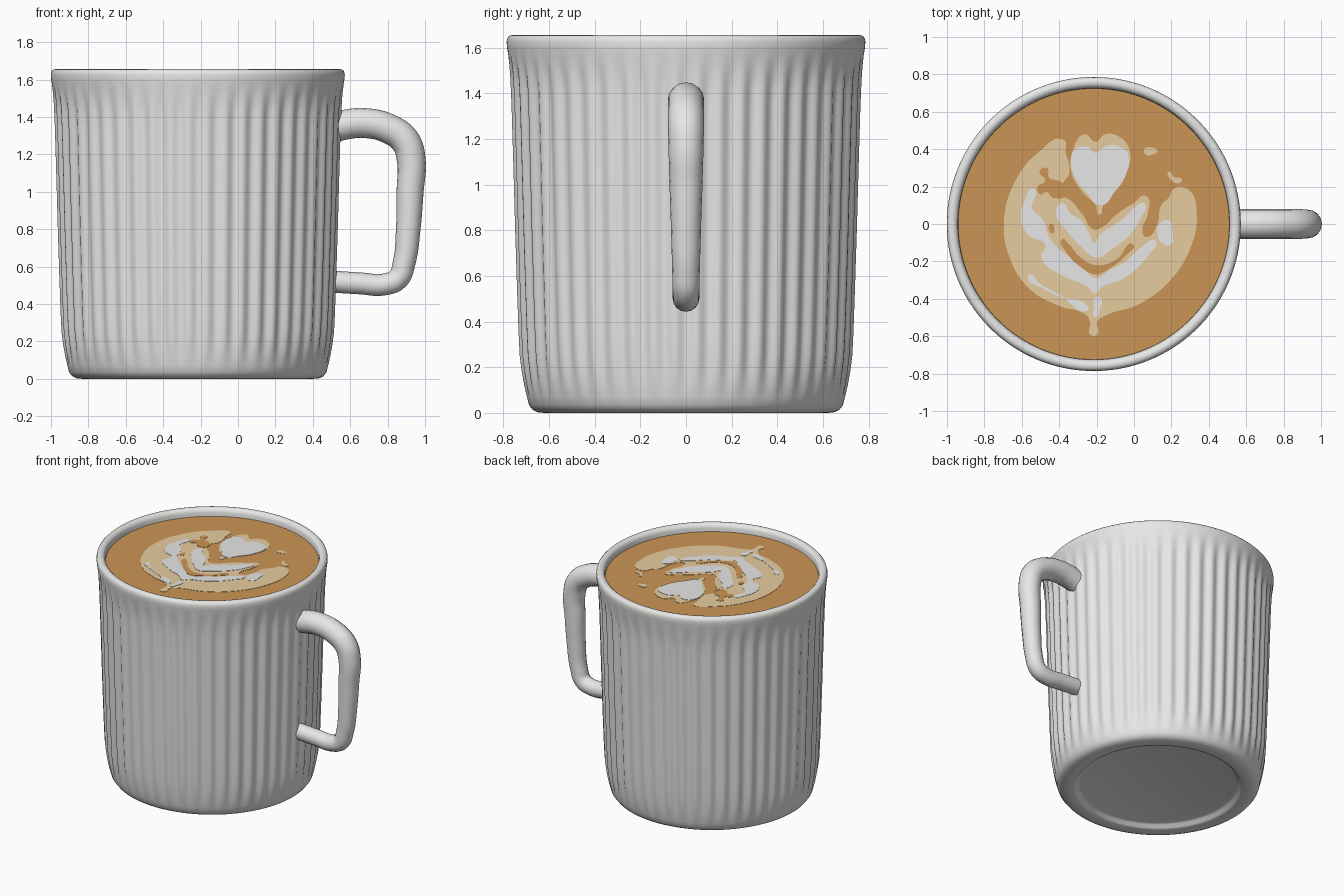
import bpy
import bmesh
import math

if "Cube" in bpy.data.objects:
    bpy.data.objects.remove(bpy.data.objects["Cube"])

CENTRE_X = -0.215
COFFEE_Z = 1.6
FLUTES = 48
SEGMENTS = FLUTES * 8


def material(name, colour):
    mat = bpy.data.materials.new(name)
    mat.use_nodes = True
    mat.diffuse_color = (*colour, 1)
    mat.node_tree.nodes["Principled BSDF"].inputs["Base Color"].default_value = (*colour, 1)
    return mat


ceramic = material("white ceramic", (0.8, 0.8, 0.79))
brown = material("coffee brown", (0.6, 0.3, 0.09))
tan = material("milky tan", (0.87, 0.66, 0.38))
milk = material("milk foam", (0.8, 0.8, 0.8))


def add_object(name, data, mat):
    obj = bpy.data.objects.new(name, data)
    bpy.context.collection.objects.link(obj)
    data.materials.append(mat)
    return obj


def to_mesh(obj, angle=None):
    bpy.ops.object.select_all(action="DESELECT")
    obj.select_set(True)
    bpy.context.view_layer.objects.active = obj
    if obj.type == "CURVE":
        bpy.ops.object.convert(target="MESH")
    if angle:
        bpy.ops.object.shade_smooth_by_angle(angle=math.radians(angle))


def smoothstep(low, high, value):
    t = min(max((value - low) / (high - low), 0), 1)
    return t * t * (3 - 2 * t)


def lathe(name, profile, mat, flute_depth=0.0, flute_rings=range(0)):
    """Spin (radius, height) pairs; pinch the chosen rings into vertical flutes."""
    bm = bmesh.new()
    rings = []
    for index, (radius, z) in enumerate(profile):
        if radius == 0:
            rings.append([bm.verts.new((CENTRE_X, 0, z))] * SEGMENTS)
            continue
        fade = smoothstep(0.03, 0.25, z) * (1 - smoothstep(1.4, 1.6, z))
        depth = flute_depth * fade if index in flute_rings else 0
        ring = []
        for step in range(SEGMENTS):
            angle = math.tau * step / SEGMENTS
            r = radius - depth * (0.5 + 0.5 * math.cos(angle * FLUTES))
            ring.append(bm.verts.new((CENTRE_X + r * math.cos(angle), r * math.sin(angle), z)))
        rings.append(ring)
    for lower, upper in zip(rings, rings[1:]):
        for a in range(SEGMENTS):
            b = (a + 1) % SEGMENTS
            corners = dict.fromkeys((lower[a], lower[b], upper[b], upper[a]))
            bm.faces.new(list(corners))
    mesh = bpy.data.meshes.new(name)
    bm.to_mesh(mesh)
    bm.free()
    obj = add_object(name, mesh, mat)
    to_mesh(obj, 50)
    return obj


# Mug body: recessed foot, fluted wall, rolled rim and inner wall
foot = [(0, 0.03), (0.53, 0.03), (0.548, 0.024), (0.56, 0.006), (0.575, 0), (0.62, 0),
        (0.65, 0.003), (0.672, 0.014), (0.688, 0.035)]
wall = [(0.698, 0.07), (0.71, 0.12), (0.721, 0.18), (0.73, 0.25), (0.735, 0.35),
        (0.742, 0.55), (0.75, 0.8), (0.757, 1.05), (0.763, 1.25), (0.766, 1.35),
        (0.769, 1.42), (0.772, 1.48), (0.776, 1.53), (0.78, 1.57)]
rim = [(0.784, 1.6), (0.786, 1.625), (0.782, 1.643), (0.772, 1.653), (0.757, 1.656),
       (0.742, 1.652), (0.731, 1.642), (0.726, 1.625), (0.724, 1.59)]
inside = [(0.7, 1.4), (0.67, 0.25), (0.6, 0.1), (0, 0.08)]
lathe("mug_body", foot + wall + rim + inside, ceramic, 0.017,
      range(len(foot), len(foot) + len(wall)))

# Coffee surface
lathe("coffee", [(0, COFFEE_Z - 0.03), (0.71, COFFEE_Z - 0.03), (0.7245, COFFEE_Z),
                 (0, COFFEE_Z)], brown)


def smooth_spline(curve, points, closed=False, handle="AUTO"):
    spline = curve.splines.new("BEZIER")
    spline.bezier_points.add(len(points) - 1)
    spline.use_cyclic_u = closed
    for knot, point in zip(spline.bezier_points, points):
        knot.co = point
        knot.handle_left_type = knot.handle_right_type = handle
    return spline


# Handle: a tapering tube swept along a rounded bracket
path = [(0.5, 1.34), (0.57, 1.358), (0.68, 1.367), (0.81, 1.335), (0.895, 1.27),
        (0.926, 1.17), (0.92, 1.0), (0.91, 0.8), (0.888, 0.62), (0.855, 0.535),
        (0.785, 0.505), (0.65, 0.51), (0.5, 0.52)]
tube = bpy.data.curves.new("handle", "CURVE")
tube.dimensions = "3D"
tube.bevel_depth = 0.08
tube.bevel_resolution = 6
tube.use_fill_caps = True
spline = smooth_spline(tube, [(x, 0, z) for x, z in path])
for knot, (x, z) in zip(spline.bezier_points, path):
    knot.radius = 0.72 + 0.28 * smoothstep(0.4, 1.4, z)
to_mesh(add_object("handle", tube, ceramic), 60)


def foam_plate(name, mat, layer, outlines):
    """Thin flat plates on the coffee; outlines are in hundredths from the mug centre."""
    curve = bpy.data.curves.new(name, "CURVE")
    curve.dimensions = "2D"
    curve.fill_mode = "BOTH"
    curve.extrude = 0.001
    curve.resolution_u = 6
    for outline in outlines:
        smooth_spline(curve, [(x / 100, y / 100, 0) for x, y in outline], True)
    obj = add_object(name, curve, mat)
    obj.location = (CENTRE_X, 0, COFFEE_Z + 0.002 * layer)
    to_mesh(obj)


# Tan foam: round leaf with a stem, heart border, stray flecks
foam_plate("foam_leaf", tan, 1, [
    [(-16, 45), (-30, 38), (-42, 23), (-48, 2), (-45, -18), (-34, -35), (-18, -44), (-5, -48),
     (-2, -52), (-2, -59), (2, -59), (2, -52), (6, -49), (24, -43), (41, -30), (52, -12),
     (55, 6), (51, 18), (43, 19), (40, 14), (36, 10), (34, 0), (28, -7), (26, -4),
     (29, 6), (28, 15), (21, 11), (12, 5), (4, -2), (0, -3), (-6, 5), (-15, 14),
     (-20, 14), (-17, 21), (-13, 28), (-15, 38)]])
foam_plate("foam_heart_border", tan, 1, [
    [(1, 44), (6, 48), (13, 47), (19, 40), (17, 26), (10, 16), (5, 10), (3, 5), (1, 10),
     (-6, 17), (-12, 28), (-11, 40), (-5, 48)]])
foam_plate("foam_flecks", tan, 1, [
    [(27, 40), (31, 41), (34, 39), (31, 37), (28, 37)],
    [(40, 28), (43, 25), (47, 24), (46, 22), (42, 23)]])

# Coffee showing through the tan foam
foam_plate("coffee_gaps", brown, 2, [
    [(-29, 28), (-25, 30), (-24, 25), (-17, 22), (-16, 16), (-22, 14), (-25, 17), (-29, 16),
     (-30, 20), (-26, 23)],
    [(-17, -8), (-14, -10), (-8, -17), (1, -22), (12, -19), (21, -11), (17, -17), (8, -24),
     (1, -27), (-7, -23), (-14, -16)],
    [(-23, 0), (-21, -2), (-22, -5), (-24, -3)]])

# White foam: heart, two petals, and the brushed stripes around them
foam_plate("milk_heart", milk, 2, [
    [(1, 38), (5, 41), (12, 42), (18, 38), (17, 26), (11, 17), (4, 10), (-4, 17),
     (-11, 27), (-12, 36), (-8, 41), (-3, 41)]])
foam_plate("milk_petals", milk, 2, [
    [(-19, 10), (-16, 11), (-13, 6), (-7, 2), (-2, -6), (0, -10), (3, -6), (10, -1),
     (16, 3), (22, 9), (27, 11), (25, 3), (19, -6), (9, -14), (2, -18), (-7, -12),
     (-15, -3), (-20, 4)]])
foam_plate("milk_stripes", milk, 2, [
    [(-33, 19), (-31, 18), (-33, 9), (-27, 2), (-24, -7), (-18, -14), (-8, -21), (-1, -28),
     (1, -29), (8, -25), (17, -20), (26, -12), (33, -9), (29, -17), (16, -29), (4, -34),
     (1, -37), (-4, -33), (-16, -28), (-28, -18), (-26, -11), (-35, -6), (-39, 4), (-37, 12)],
    [(35, 0), (40, 2), (42, -4), (41, -11), (36, -10), (34, -5)],
    [(-34, -27), (-30, -31), (-18, -38), (-3, -46), (-4, -43), (-18, -39), (-30, -33),
     (-35, -30)][::-1],
    [(4, -40), (3, -46), (1, -50), (0, -44), (1, -39)]])
